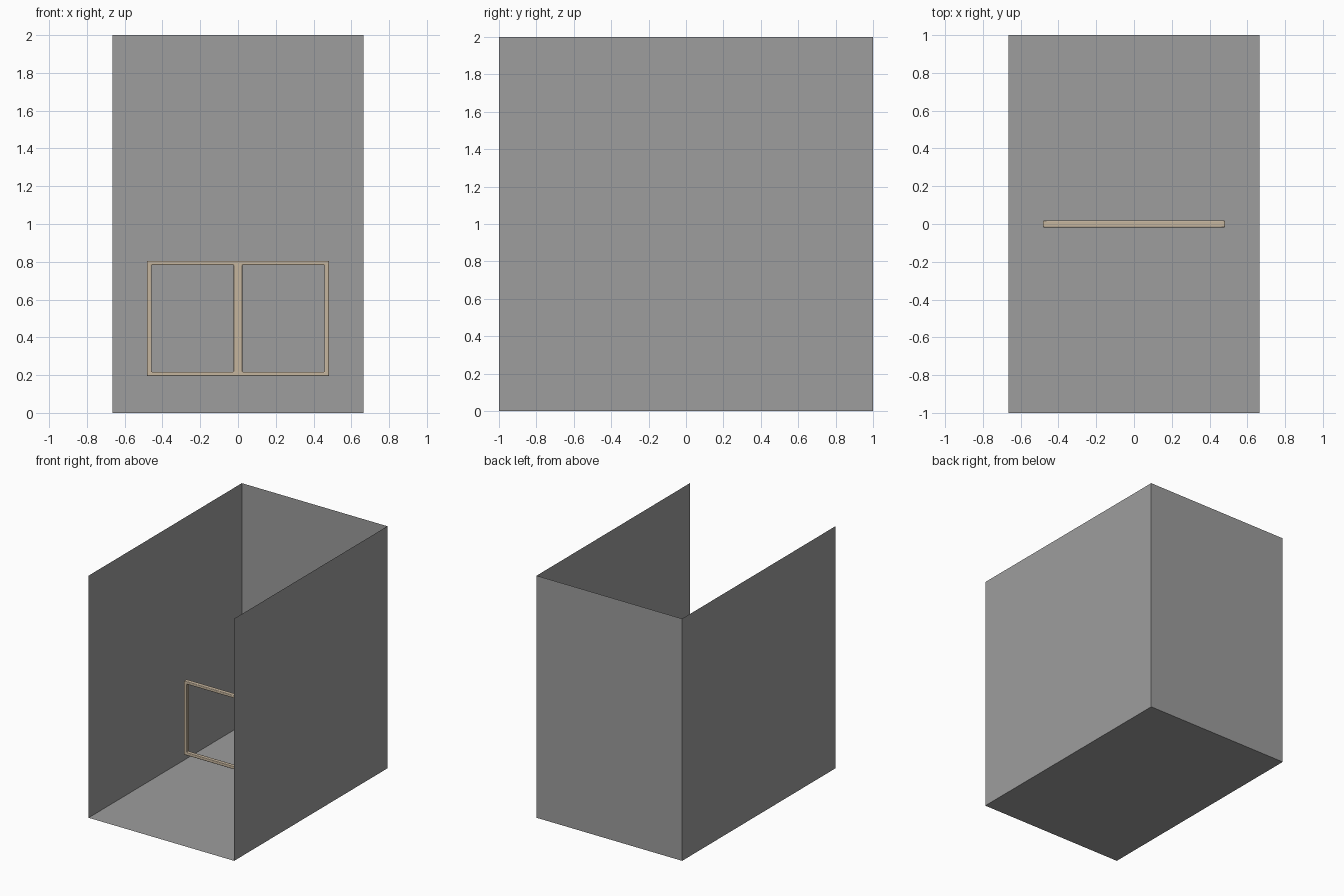
import bpy, bmesh, math

if "Cube" in bpy.data.objects:
    bpy.data.objects.remove(bpy.data.objects["Cube"])

def material(name, rgb):
    m = bpy.data.materials.new(name)
    m.diffuse_color = (*rgb, 1)
    m.use_nodes = True
    m.node_tree.nodes["Principled BSDF"].inputs["Base Color"].default_value = m.diffuse_color
    return m

GREY = material("wall grey", (0.34, 0.34, 0.34))
BEIGE = material("frame beige", (0.56, 0.46, 0.34))

def add_object(name, bm, mat):
    me = bpy.data.meshes.new(name)
    bm.to_mesh(me)
    bm.free()
    me.materials.append(mat)
    ob = bpy.data.objects.new(name, me)
    bpy.context.collection.objects.link(ob)
    return ob

def panel(name, corners):
    bm = bmesh.new()
    bm.faces.new([bm.verts.new(c) for c in corners])
    return add_object(name, bm, GREY)

# open room: floor, back wall and two side walls (no ceiling, no front)
W, D, H = 0.665, 1.0, 2.0
panel("floor", [(-W, -D, 0), (W, -D, 0), (W, D, 0), (-W, D, 0)])
panel("back_wall", [(-W, D, 0), (W, D, 0), (W, D, H), (-W, D, H)])
panel("left_wall", [(-W, -D, 0), (-W, D, 0), (-W, D, H), (-W, -D, H)])
panel("right_wall", [(W, D, 0), (W, -D, 0), (W, -D, H), (W, D, H)])

# window frame: grid of quads with two openings, thickened and rounded
xs = [-0.482, -0.457, -0.023, 0.023, 0.457, 0.482]
zs = [0.195, 0.217, 0.783, 0.805]
T = 0.018
bm = bmesh.new()
grid = [[bm.verts.new((x, T, z)) for z in zs] for x in xs]
for i in range(len(xs) - 1):
    for j in range(len(zs) - 1):
        if j == 1 and i in (1, 3):
            continue
        bm.faces.new([grid[i][j], grid[i + 1][j], grid[i + 1][j + 1], grid[i][j + 1]])
res = bmesh.ops.extrude_face_region(bm, geom=bm.faces[:], use_keep_orig=True)
for v in res["geom"]:
    if isinstance(v, bmesh.types.BMVert):
        v.co.y = -T
bmesh.ops.recalc_face_normals(bm, faces=bm.faces[:])
frame = add_object("window_frame", bm, BEIGE)
bev = frame.modifiers.new("rounded edges", 'BEVEL')
bev.width = 0.005
bev.segments = 3
bev.limit_method = 'ANGLE'
bev.angle_limit = math.radians(40)
bpy.context.view_layer.objects.active = frame
frame.select_set(True)
bpy.ops.object.shade_smooth_by_angle(angle=math.radians(40))
